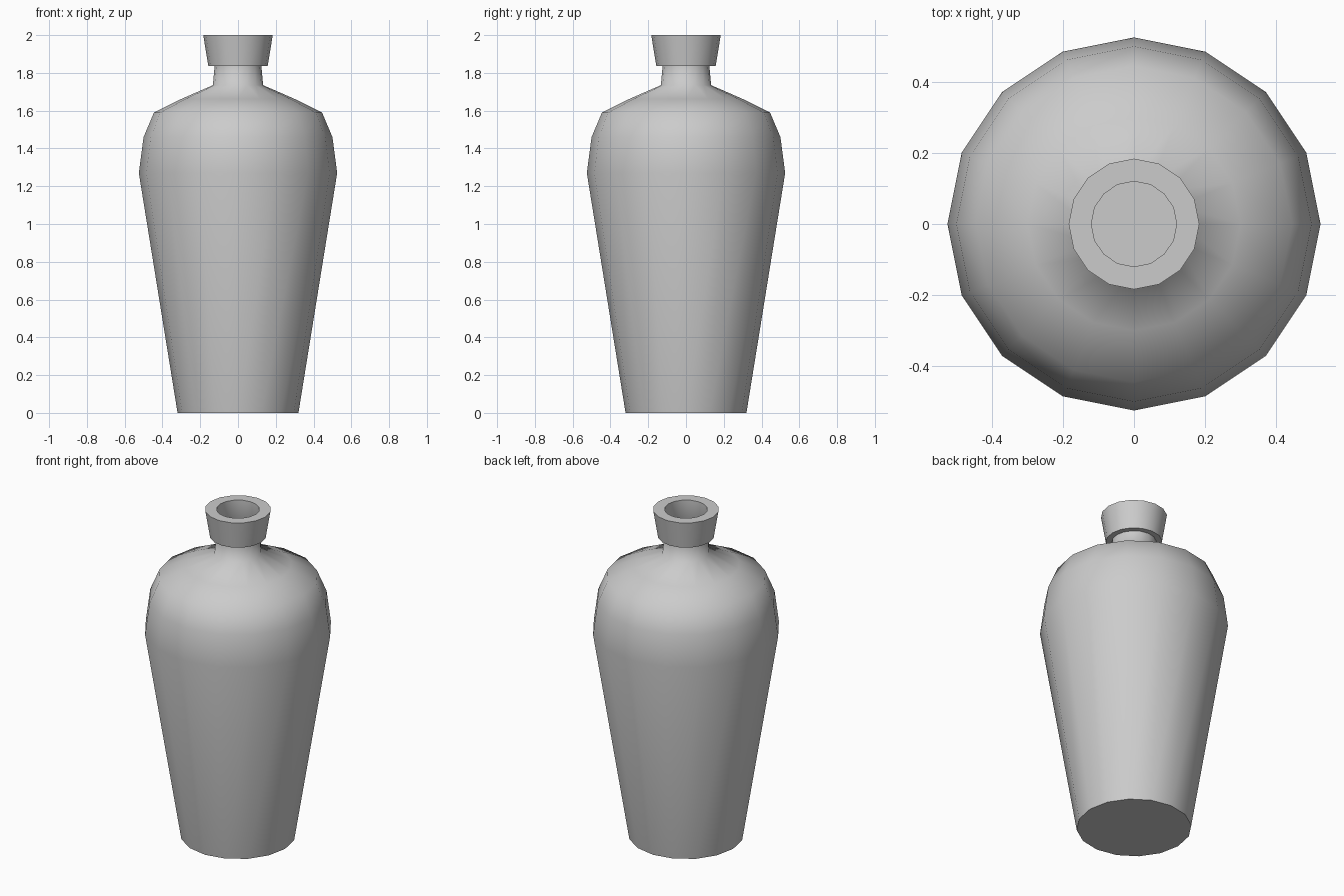
import bpy
import bmesh
import math

SIDES = 16

default_cube = bpy.data.objects.get("Cube")
if default_cube:
    bpy.data.objects.remove(default_cube, do_unlink=True)

# Single plain grey glaze
grey = bpy.data.materials.new("plain grey")
grey.use_nodes = True
grey.diffuse_color = (0.6, 0.6, 0.6, 1)
grey.node_tree.nodes["Principled BSDF"].inputs["Base Color"].default_value = grey.diffuse_color


def lathe(name, profile):
    """Revolve a list of (radius, height) points around z."""
    bm = bmesh.new()
    verts = [bm.verts.new((r, 0, z)) for r, z in profile]
    edges = [bm.edges.new(pair) for pair in zip(verts, verts[1:])]
    bmesh.ops.spin(bm, geom=verts + edges, cent=(0, 0, 0), axis=(0, 0, 1),
                   angle=math.tau, steps=SIDES)
    bmesh.ops.remove_doubles(bm, verts=bm.verts, dist=0.0005)
    bmesh.ops.recalc_face_normals(bm, faces=bm.faces)
    mesh = bpy.data.meshes.new(name)
    bm.to_mesh(mesh)
    bm.free()
    mesh.materials.append(grey)
    obj = bpy.data.objects.new(name, mesh)
    bpy.context.collection.objects.link(obj)
    bpy.ops.object.select_all(action="DESELECT")
    obj.select_set(True)
    bpy.context.view_layer.objects.active = obj
    bpy.ops.object.shade_smooth_by_angle(angle=math.radians(68))
    return obj


# Outside: base, tapered body, rounded shoulder, neck, flared collar
outside = [(0, 0), (0.32, 0), (0.525, 1.27), (0.5, 1.46), (0.445, 1.59),
           (0.3, 1.662), (0.133, 1.735), (0.124, 1.836),
           (0.157, 1.836), (0.184, 2)]
# Inside: mouth, hollow body and floor
inside = [(0.12, 2), (0.12, 1.72), (0.425, 1.575), (0.5, 1.27),
          (0.3, 0.02), (0, 0.02)]
lathe("vase", outside + inside)
